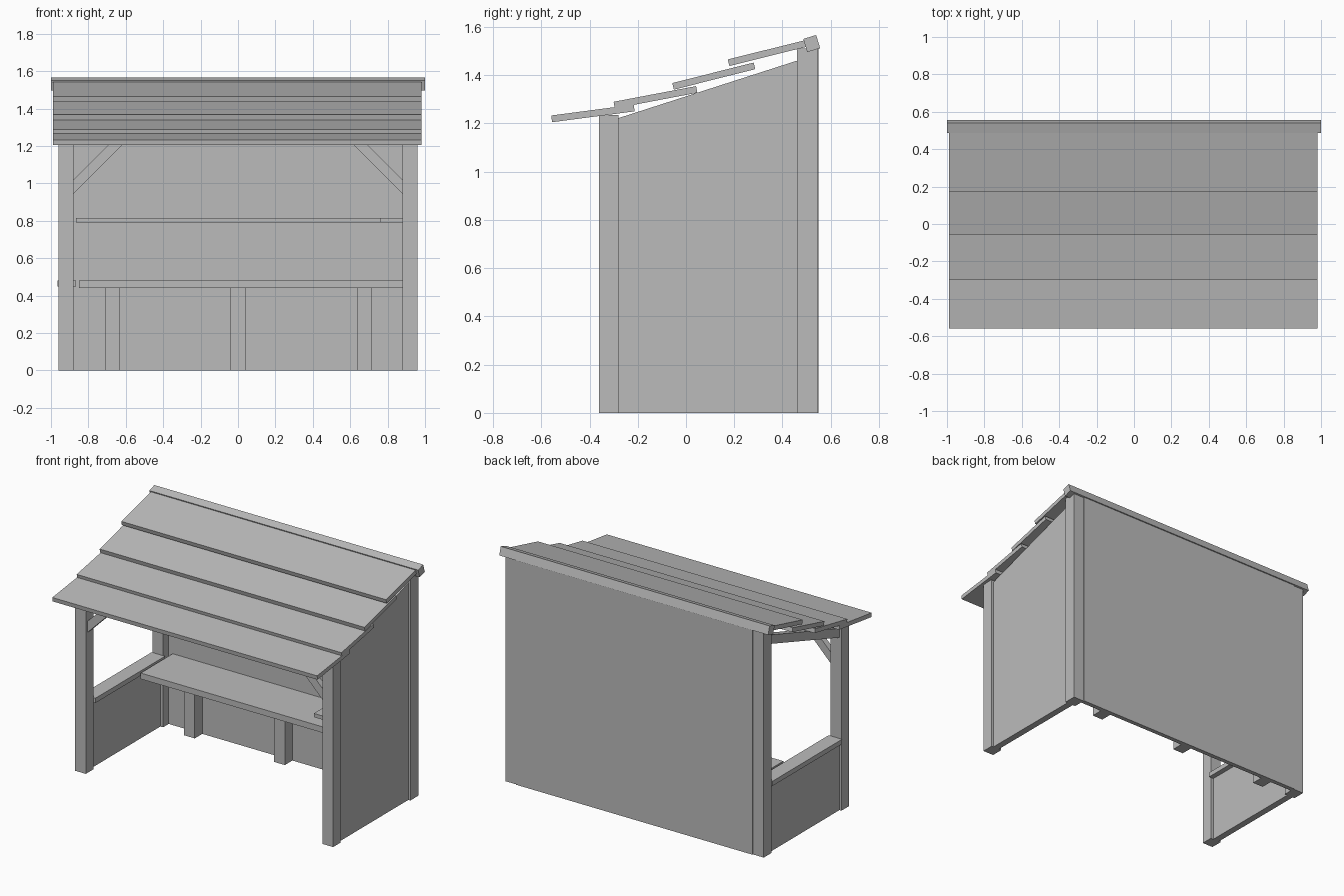
import bpy
import bmesh
from math import radians
from mathutils import Matrix, Vector

cube = bpy.data.objects.get("Cube")
if cube:
    bpy.data.objects.remove(cube, do_unlink=True)

grey = bpy.data.materials.new("plain grey")
grey.use_nodes = True
colour = (0.5, 0.5, 0.5, 1)
grey.diffuse_color = colour
grey.node_tree.nodes["Principled BSDF"].inputs["Base Color"].default_value = colour


def finish(name, bm):
    bmesh.ops.recalc_face_normals(bm, faces=bm.faces)
    mesh = bpy.data.meshes.new(name)
    bm.to_mesh(mesh)
    bm.free()
    mesh.materials.append(grey)
    obj = bpy.data.objects.new(name, mesh)
    bpy.context.collection.objects.link(obj)
    return obj


def box(name, x, y, z):
    """Box from its (min, max) range on each axis."""
    bm = bmesh.new()
    size = [b - a for a, b in (x, y, z)]
    centre = [(a + b) / 2 for a, b in (x, y, z)]
    bmesh.ops.create_cube(bm, size=1, matrix=Matrix.Translation(centre) @ Matrix.Diagonal((*size, 1)))
    return finish(name, bm)


def prism(name, outline, axis, start, end):
    """Extrude an outline along x (outline is y, z) or along y (outline is x, z)."""
    bm = bmesh.new()
    place = (lambda a, b: (start, a, b)) if axis == "x" else (lambda a, b: (a, start, b))
    face = bm.faces.new([bm.verts.new(place(a, b)) for a, b in outline])
    moved = bmesh.ops.extrude_face_region(bm, geom=[face])["geom"]
    step = Vector((end - start, 0, 0)) if axis == "x" else Vector((0, end - start, 0))
    bmesh.ops.translate(bm, verts=[v for v in moved if isinstance(v, bmesh.types.BMVert)], vec=step)
    return finish(name, bm)


def plank(name, x, start, end, thickness):
    """Sloping board whose underside runs from start to end in the y-z plane."""
    a, b = Vector(start), Vector(end)
    along = (b - a).normalized()
    up = Vector((-along.y, along.x)) * thickness
    return prism(name, [a, b, b + up, a + up], "x", *x)


FRONT, BACK = (-0.36, -0.28), (0.46, 0.545)

# Corner posts and front braces on both sides
for side, s in (("left", 1), ("right", -1)):
    x = sorted((s * 0.88, s * 0.96))
    box(f"front_post_{side}", x, FRONT, (0, 1.235))
    box(f"back_post_{side}", x, BACK, (0, 1.51))
    brace = [(0.88, 0.945), (0.88, 1.02), (0.67, 1.23), (0.595, 1.23)]
    prism(f"brace_{side}", [(s * a, b) for a, b in brace], "y", -0.34, -0.30)

# Back wall, full side wall, half side wall with its sill and rafter
box("back_wall", (-0.88, 0.88), (0.52, 0.55), (0, 1.51))
prism("full_side_wall", [(-0.28, 0), (0.46, 0), (0.46, 1.46), (-0.28, 1.222)], "x", 0.90, 0.945)
box("half_side_wall", (-0.945, -0.90), (-0.28, 0.46), (0, 0.455))
box("half_wall_sill", (-0.965, -0.865), (-0.28, 0.46), (0.45, 0.482))
prism("side_rafter", [(-0.28, 1.16), (0.46, 1.40), (0.46, 1.46), (-0.28, 1.222)], "x", -0.945, -0.90)

# Bench and its supports
box("bench_seat", (-0.85, 0.90), (0.18, 0.52), (0.44, 0.48))
for i, x in enumerate((-0.67, 0.0, 0.675)):
    box(f"bench_support_{i + 1}", (x - 0.04, x + 0.04), (0.44, 0.52), (0, 0.44))

# Shelves along the back wall and the full side wall
box("back_shelf", (-0.865, 0.76), (0.38, 0.52), (0.79, 0.815))
box("side_shelf", (0.76, 0.90), (-0.28, 0.52), (0.79, 0.815))

# Overlapping roof boards
boards = [
    ((-0.555, 1.205), (-0.213, 1.25)),
    ((-0.295, 1.262), (0.047, 1.327)),
    ((-0.05, 1.34), (0.287, 1.425)),
    ((0.18, 1.438), (0.53, 1.525)),
]
for i, (start, end) in enumerate(boards):
    plank(f"roof_board_{i + 1}", (-0.99, 0.98), start, end, 0.028)

# Ridge beam tilted along the top back edge
bm = bmesh.new()
turn = Matrix.Translation((0, 0.521, 1.531)) @ Matrix.Rotation(radians(17), 4, "X")
bmesh.ops.create_cube(bm, size=1, matrix=turn @ Matrix.Diagonal((2, 0.056, 0.057, 1)))
finish("ridge_beam", bm)
